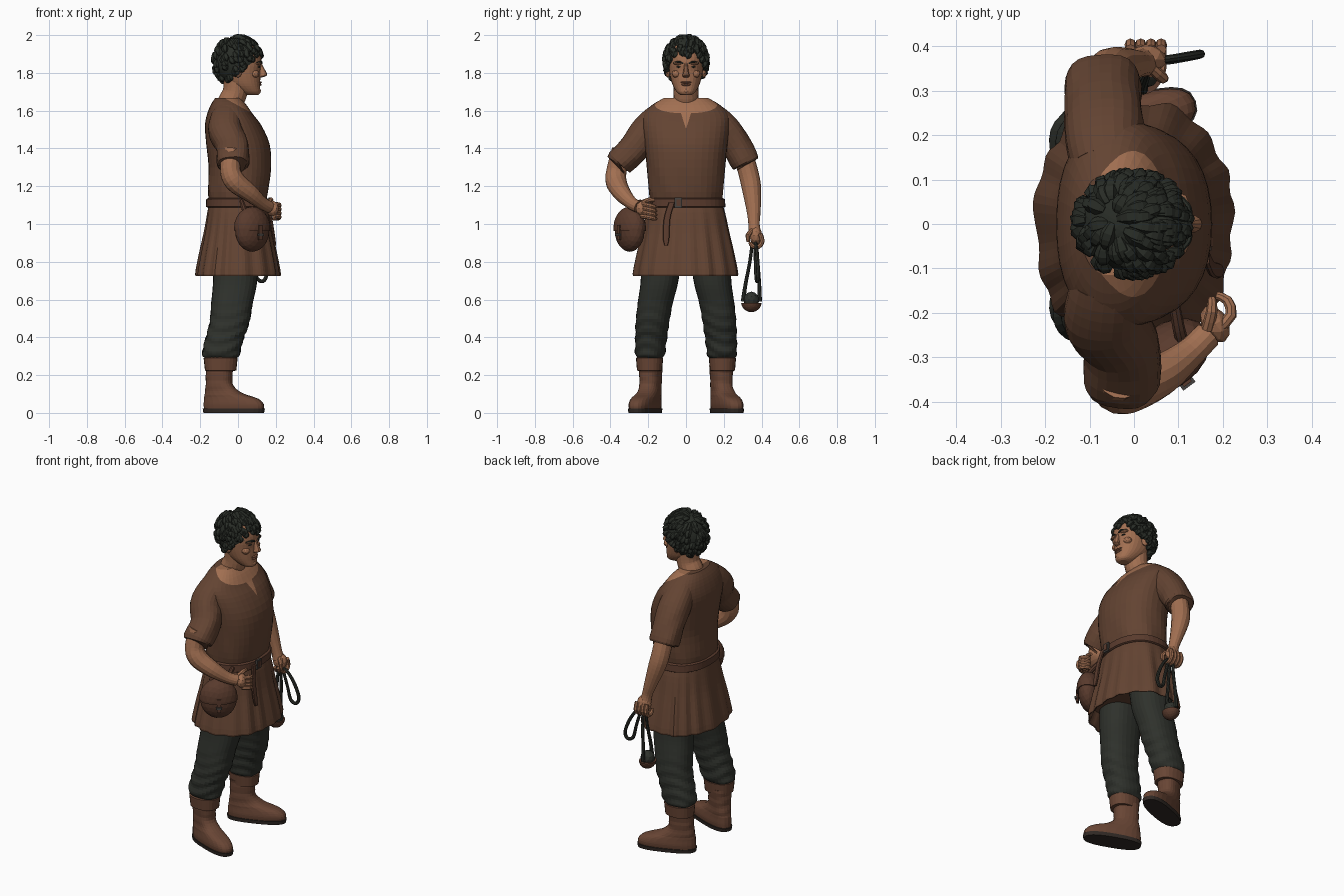
import bpy, bmesh, math, random
from mathutils import Vector, Matrix, Quaternion

if "Cube" in bpy.data.objects:
    bpy.data.objects.remove(bpy.data.objects["Cube"])
random.seed(4)

def mat(name, r, g, b):
    m = bpy.data.materials.new(name)
    m.diffuse_color = (r, g, b, 1)
    m.use_nodes = True
    m.node_tree.nodes["Principled BSDF"].inputs["Base Color"].default_value = m.diffuse_color
    return m

SKIN = mat("skin", .36, .16, .083)
LIP = mat("dark skin", .2, .08, .045)
TUNIC = mat("tunic brown", .125, .057, .032)
LEATHER = mat("leather brown", .10, .043, .026)
BOOT = mat("boot brown", .14, .06, .035)
CLOTH = mat("trouser dark green", .028, .031, .025)
HAIR = mat("hair black", .022, .026, .02)
SOLE = mat("sole dark", .03, .022, .018)
METAL = mat("buckle metal", .06, .055, .05)

def finish(name, bm, *mats):
    bmesh.ops.recalc_face_normals(bm, faces=bm.faces)
    me = bpy.data.meshes.new(name)
    bm.to_mesh(me)
    bm.free()
    for m in mats:
        me.materials.append(m)
    ob = bpy.data.objects.new(name, me)
    bpy.context.collection.objects.link(ob)
    return ob

def spline(P, s):
    """Catmull-Rom interpolation of tuples."""
    out = []
    for i in range(len(P) - 1):
        a, b, c, d = P[max(i - 1, 0)], P[i], P[i + 1], P[min(i + 2, len(P) - 1)]
        for j in range(s):
            t = j / s
            out.append([.5 * (2*q + (r - p)*t + (2*p - 5*q + 4*r - u)*t*t + (3*q - p - 3*r + u)*t**3)
                        for p, q, r, u in zip(a, b, c, d)])
    return out + [list(P[-1])]

def loft_bm(rings, n=24, k=2.3, s=4, wob=None, along=False):
    """Skin superellipse rings (x, y, z, rx, ry): level, or square to the path."""
    bm, R, loops = bmesh.new(), spline(rings, s), []
    q, last = Quaternion(), None
    for i, (x, y, z, rx, ry) in enumerate(R):
        if along:
            t = (Vector(R[min(i + 1, len(R) - 1)][:3]) - Vector(R[max(i - 1, 0)][:3])).normalized()
            q = last.rotation_difference(t) @ q if last else t.to_track_quat('Z', 'Y')
            last = t
        row = []
        for j in range(n):
            a = 2 * math.pi * j / n
            c, d = math.cos(a), math.sin(a)
            w = wob(a, z) if wob else 1
            p = Vector((math.copysign(abs(c)**(2/k), c) * rx * w, math.copysign(abs(d)**(2/k), d) * ry * w, 0))
            row.append(bm.verts.new(Vector((x, y, z)) + q @ p))
        loops.append(row)
    for A, B in zip(loops, loops[1:]):
        for j in range(n):
            bm.faces.new((A[j], A[(j+1) % n], B[(j+1) % n], B[j]))
    bm.faces.new(loops[0])
    bm.faces.new(loops[-1])
    return bm

def loft(name, rings, m, **kw):
    return finish(name, loft_bm(rings, **kw), m)

def tube(name, pts, m, n=10, s=4, **kw):
    return loft(name, [(x, y, z, r, r) for x, y, z, r in pts], m, n=n, k=2, s=s, along=True, **kw)

def ball(name, loc, size, m, rot=0, cut=None, sub=3):
    """Ellipsoid, optionally keeping only the part above a local height."""
    bm = bmesh.new()
    bmesh.ops.create_icosphere(bm, subdivisions=sub, radius=1)
    if cut is not None:
        r = bmesh.ops.bisect_plane(bm, geom=bm.verts[:] + bm.edges[:] + bm.faces[:], plane_co=(0, 0, cut),
                                   plane_no=(0, 0, 1), clear_inner=True)
        bmesh.ops.holes_fill(bm, edges=bm.edges)
    bm.transform(Matrix.Translation(loc) @ Matrix.Rotation(rot, 4, 'Z') @ Matrix.Diagonal((*size, 1)))
    return finish(name, bm, m)

def box(name, loc, size, m, rot=(0, 0, 0)):
    bm = bmesh.new()
    bmesh.ops.create_cube(bm, size=1)
    ob = finish(name, bm, m)
    ob.location, ob.scale, ob.rotation_euler = loc, size, rot
    return ob

# Tunic body, with the open neck cut in as skin
bm = loft_bm([(-.005, 0, 1.1, .145, .185), (0, 0, 1.17, .16, .198), (.01, 0, 1.3, .165, .207), (0, 0, 1.42, .168, .22),
              (-.025, 0, 1.52, .15, .232), (-.042, 0, 1.58, .122, .226), (-.05, 0, 1.63, .095, .18),
              (-.055, 0, 1.668, .065, .115)], n=36, s=3,
             wob=lambda a, z: 1 + .014 * math.sin(8*a + 25*z) * max(0, 1.4 - z) / .3)
for co, no in (((-.05, 0, 1.655), (.11, 0, .2)), ((0, 0, 1.505), (0, 1, .33)), ((0, 0, 1.505), (0, 1, -.33))):
    bmesh.ops.bisect_plane(bm, geom=bm.verts[:] + bm.edges[:] + bm.faces[:], plane_co=co, plane_no=no)
for f in bm.faces:
    c = f.calc_center_median()
    f.material_index = int((c - Vector((-.05, 0, 1.655))).dot((.11, 0, .2)) > 0 or (c.x > 0 and abs(c.y) < (c.z - 1.505)*.33))
finish("tunic_body", bm, TUNIC, SKIN)

# Pleated skirt of the tunic, hollow underneath
loft("tunic_skirt", [(-.005, 0, 1.13, .145, .185), (0, 0, 1.06, .162, .207), (0, 0, .95, .18, .23), (0, 0, .84, .203, .255),
                     (0, 0, .735, .222, .275), (0, 0, .733, .208, .26), (0, 0, .80, .19, .235)], TUNIC, n=96, s=3,
     wob=lambda a, z: 1 + (.022*math.sin(17*a + 1.5*math.sin(3*a)) + .012*math.sin(7*a)) * min(1, (1.14 - z) * 4))

# Belt, buckle and hanging tail
loft("belt", [(-.002, 0, 1.088, .162, .203), (-.002, 0, 1.092, .168, .209), (-.002, 0, 1.132, .166, .206),
              (-.002, 0, 1.137, .155, .195)], LEATHER, n=40, s=1)
box("buckle", (.168, -.04, 1.112), (.012, .04, .055), METAL)
box("buckle_plate", (.174, -.04, 1.112), (.008, .022, .035), LEATHER)
loft("belt_tail", [(.163, -.075, 1.115, .007, .016), (.175, -.1, 1.03, .007, .017), (.19, -.105, .93, .007, .017),
                   (.196, -.105, .885, .006, .008)], LEATHER, n=8, k=4)

# Sleeves and arms
for side, sx, sy, arm in (
        ("left", -.07, .315, [(-.07, .3, 1.38, .052), (-.062, .333, 1.26, .053), (-.045, .348, 1.18, .05),
                              (-.01, .358, 1.07, .037), (.012, .36, 1.0, .03), (.022, .364, .95, .034)]),
        ("right", -.028, -.352, [(-.03, -.34, 1.39, .054), (-.042, -.366, 1.29, .054), (-.015, -.37, 1.225, .056),
                                 (.06, -.34, 1.165, .047), (.125, -.29, 1.112, .034), (.165, -.25, 1.09, .032)])):
    d = math.copysign(1, sy)
    loft(side + "_sleeve", [(-.06, d*.13, 1.56, .08, .085), (-.065, d*.17, 1.535, .086, .082), (-.066, d*.215, 1.485, .09, .085),
                            (sx, d*.272, 1.405, .085, .08), (sx, sy, 1.325, .086, .075), (sx, sy + d*.002, 1.32, .062, .055)],
         TUNIC, along=True, n=24, s=3, wob=lambda a, z: 1 + .02*math.sin(5*a + 40*z) * (z < 1.48))
    tube(side + "_arm", arm, SKIN, n=14)

# Left fist
ball("left_palm", (.028, .37, .938), (.045, .034, .05), SKIN, sub=2)
for i in range(4):
    x = -.008 + i*.023
    tube("left_finger", [(x, .392, .95, .012), (x, .404, .91, .013), (x, .385, .88, .012), (x, .352, .883, .012),
                         (x, .338, .905, .009)], SKIN, n=8, s=2)
tube("left_thumb", [(.04, .35, .965, .013), (.065, .328, .94, .013), (.066, .33, .905, .009)], SKIN, n=8, s=2)

# Right hand resting at the belt
ball("right_palm", (.182, -.225, 1.082), (.03, .045, .042), SKIN, rot=.5, sub=2)
for i in range(4):
    z = 1.105 - i*.021
    tube("right_finger", [(.19, -.235, z, .012), (.218, -.205, z - .004, .013), (.21, -.172, z - .012, .012),
                          (.185, -.16, z - .015, .009)], SKIN, n=8, s=2)
tube("right_thumb", [(.165, -.235, 1.11, .014), (.175, -.195, 1.128, .013), (.175, -.165, 1.125, .009)], SKIN, n=8, s=2)

# Trousers and boots, one of each per side
for side, d in (("left", 1), ("right", -1)):
    loft(side + "_trouser_leg", [(x, d*y, z, a, b) for x, y, z, a, b in (
        (-.01, .125, .88, .12, .11), (-.015, .14, .7, .117, .1), (-.032, .163, .58, .11, .093), (-.045, .177, .48, .105, .089),
        (-.075, .186, .38, .1, .083), (-.09, .19, .31, .098, .078), (-.09, .19, .285, .075, .06))], CLOTH, n=28, s=6,
        wob=lambda a, z: 1 + .035 * math.sin(95*z + 2.5*math.sin(2*a + d)) * min(1, max(0, (.62 - z) * 5)))
    loft(side + "_boot_cuff", [(-.092, d*.193, z, r, r*.8) for z, r in ((.222, .07), (.224, .083), (.29, .09), (.298, .075))],
         BOOT, n=24, s=1)
    foot = [loft(side + "_boot", [(.083, 0, .015, .166, .057), (.083, 0, .045, .167, .061), (.068, 0, .075, .15, .058),
                                  (.025, 0, .105, .103, .054), (.004, 0, .14, .075, .053), (0, 0, .19, .07, .055),
                                  (.004, 0, .25, .075, .06)], BOOT, k=2.5, s=3,
                 wob=lambda a, z: 1 + .02*math.sin(110*z + 2*math.sin(a)) * (z > .09)),
            loft(side + "_sole", [(.083, 0, 0, .168, .06), (.083, 0, .022, .172, .063)], SOLE, k=2.6, s=1)]
    for ob in foot:
        ob.location, ob.rotation_euler = (-.1, d*.187, 0), (0, 0, d*.36)

# Neck and head
tube("neck", [(-.055, 0, 1.56, .078), (-.04, 0, 1.64, .07), (-.015, 0, 1.7, .066), (-.01, 0, 1.78, .07)], SKIN, n=18)
loft("head", [((b + f)/2, 0, z, (f - b)/2, w) for z, b, f, w in (
    (1.682, .045, .105, .026), (1.695, .015, .118, .046), (1.73, -.04, .117, .068), (1.77, -.08, .118, .081),
    (1.81, -.095, .118, .089), (1.85, -.1, .124, .092), (1.9, -.1, .118, .092), (1.95, -.08, .09, .07))], SKIN, n=28, s=3, k=2.2)
loft("nose", [(.112, 0, 1.855, .012, .01), (.124, 0, 1.825, .014, .012), (.132, 0, 1.798, .021, .017),
              (.13, 0, 1.784, .02, .02), (.115, 0, 1.776, .012, .014)], SKIN, n=10, k=2, s=2)
ball("lower_lip", (.113, 0, 1.738, ), (.012, .026, .008), LIP, sub=2)
ball("upper_lip", (.115, 0, 1.75), (.012, .03, .006), LIP, sub=2)
ball("chin", (.102, 0, 1.705), (.02, .026, .018), SKIN, sub=2)
for d in (1, -1):
    ball("ear", (.0, d*.096, 1.81), (.022, .013, .036), SKIN, rot=-d*.3, sub=2)
    ball("cheek", (.088, d*.05, 1.795), (.025, .026, .022), SKIN, sub=2)
    ball("eye", (.108, d*.036, 1.832), (.01, .016, .006), HAIR, sub=2)
    ball("brow_ridge", (.105, d*.038, 1.85), (.02, .032, .009), SKIN, sub=2)
    tube("eyebrow", [(.126, d*.014, 1.85, .004), (.123, d*.038, 1.858, .006), (.1, d*.066, 1.853, .004)], HAIR, n=6)

# Hair cap, cut along a sloping hairline, then locks flowing from the crown
C, RAD = Vector((-.002, 0, 1.86)), Vector((.122, .108, .128))
hairline = lambda x: 1.725 + (x + .1) * .74
bm = bmesh.new()
bmesh.ops.create_icosphere(bm, subdivisions=4, radius=1)
bm.transform(Matrix.Translation(C) @ Matrix.Diagonal((*RAD, 1)))
bmesh.ops.bisect_plane(bm, geom=bm.verts[:] + bm.edges[:] + bm.faces[:], plane_co=(-.1, 0, 1.725),
                       plane_no=(-.74, 0, 1), clear_inner=True)
bmesh.ops.holes_fill(bm, edges=bm.edges)
finish("hair_cap", bm, HAIR)
crown = Vector((-.35, .1, .93)).normalized()
for i in range(230):
    d = Vector((random.gauss(0, 1), random.gauss(0, 1), random.gauss(.3, 1))).normalized()
    flow = (d - crown).normalized() + Vector((.15, random.uniform(-.4, .4), 0))
    path = []
    for step, lift, r in ((0, .95, .01), (.2, 1.01, .019), (.4, 1.035, .016), (.58, 1.04, .003)):
        e = (d + flow * step).normalized() * lift
        path.append((C.x + e.x*RAD.x, C.y + e.y*RAD.y, C.z + e.z*RAD.z, r))
    if path[-1][2] > hairline(path[-1][0]) - .018 and path[0][2] > hairline(path[0][0]):
        tube("hair_lock", path, HAIR, n=6, s=2)

# Belt pouch with flap, straps and toggle
P, ROT = Vector((.075, -.298, .965)), -.93
out, across = Vector((math.cos(ROT), math.sin(ROT), 0)), Vector((-math.sin(ROT), math.cos(ROT), 0))
ball("pouch", P, (.062, .103, .112), LEATHER, rot=ROT)
ball("pouch_flap", P + Vector((0, 0, .012)), (.072, .108, .115), LEATHER, rot=ROT, cut=-.12)
box("pouch_strap", P + out*.071 + Vector((0, 0, -.01)), (.012, .022, .08), LEATHER, (0, 0, ROT))
box("pouch_toggle", P + out*.076 + Vector((0, 0, -.022)), (.014, .034, .012), METAL, (0, 0, ROT))
for s in (-1, 1):
    p = P + across*s*.045
    tube("pouch_loop", [(p.x, p.y, 1.06, .014), (p.x - .01, p.y + .035, 1.09, .014), (p.x - .02, p.y + .09, 1.12, .012)], LEATHER, n=8)

# Sling: two cords to a cradled stone, and a spare loop
tube("sling_cord_front", [(.03, .352, .91, .009), (.03, .338, .8, .009), (.022, .315, .68, .01), (.02, .302, .59, .012)], CLOTH, n=8)
tube("sling_cord_back", [(.03, .372, .91, .009), (.03, .38, .8, .009), (.022, .388, .68, .01), (.02, .39, .59, .012)], CLOTH, n=8)
ball("sling_stone", (.02, .346, .597), (.042, .042, .045), CLOTH, sub=2)
cradle = ball("sling_cradle", (.02, .346, .588), (.048, .055, .055), LEATHER, rot=0, cut=.1)
cradle.data.transform(Matrix.Translation((0, 0, 1.176)) @ Matrix.Diagonal((1, 1, -1, 1)))
cradle.data.flip_normals()
tube("sling_loop", [(.05, .368, .9, .009), (.085, .372, .875, .009), (.125, .378, .81, .01), (.15, .382, .735, .01),
                    (.132, .378, .697, .01), (.1, .372, .715, .01), (.082, .368, .79, .009), (.05, .364, .9, .009)], CLOTH, n=8)
